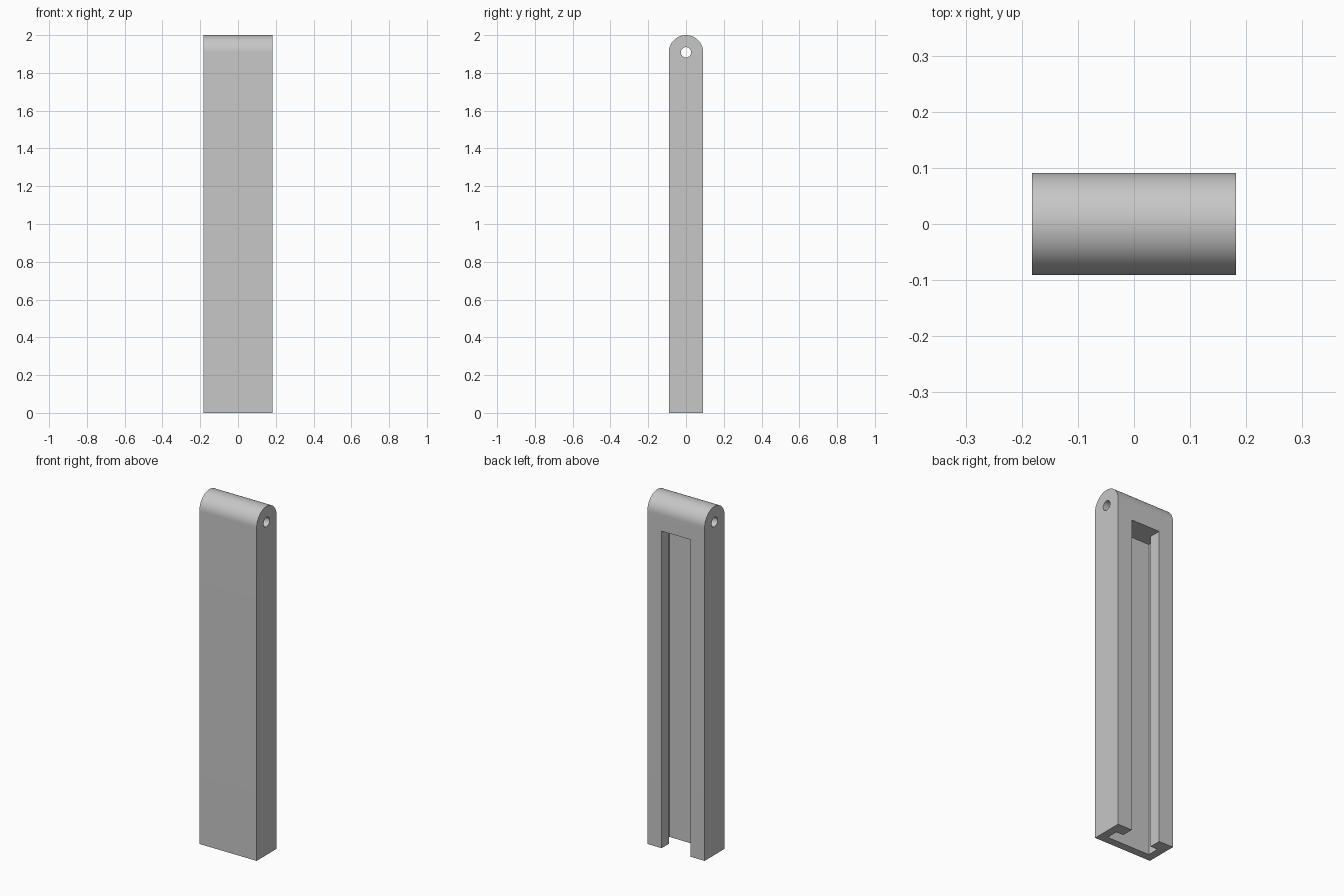
import bpy, bmesh, math
from mathutils import Vector

cube = bpy.data.objects.get("Cube")
if cube:
    bpy.data.objects.remove(cube, do_unlink=True)

U = 1 / 22            # module: the body is 8 x 4 x 44 modules
HALF_W, HALF_D, TOP = 4 * U, 2 * U, 44 * U
PIVOT_Z = TOP - HALF_D

grey = bpy.data.materials.new("light grey")
grey.use_nodes = True
colour = (0.57, 0.57, 0.57, 1)
grey.diffuse_color = colour
grey.node_tree.nodes["Principled BSDF"].inputs["Base Color"].default_value = colour


def prism(name, points, direction):
    """Extrude a closed outline along a direction."""
    bm = bmesh.new()
    face = bm.faces.new([bm.verts.new(p) for p in points])
    new = bmesh.ops.extrude_face_region(bm, geom=[face])["geom"]
    moved = [v for v in new if isinstance(v, bmesh.types.BMVert)]
    bmesh.ops.translate(bm, verts=moved, vec=Vector(direction))
    bmesh.ops.recalc_face_normals(bm, faces=bm.faces)
    mesh = bpy.data.meshes.new(name)
    bm.to_mesh(mesh)
    bm.free()
    mesh.materials.append(grey)
    obj = bpy.data.objects.new(name, mesh)
    bpy.context.collection.objects.link(obj)
    return obj


def arc(radius, x, sweep, steps):
    """Points around the pivot axis, starting at +y."""
    return [(x, radius * math.cos(sweep * i / steps),
             PIVOT_Z + radius * math.sin(sweep * i / steps)) for i in range(steps + 1)]


# Body: flat bar with a rounded top
outline = [(-HALF_W, HALF_D, 0)] + arc(HALF_D, -HALF_W, math.pi, 48) + [(-HALF_W, -HALF_D, 0)]
body = prism("slotted_body", outline, (2 * HALF_W, 0, 0))

# Pivot hole cutter, through the full width
hole = prism("pivot_hole_cutter", arc(0.6 * U, -0.3, math.tau, 48)[:-1], (0.6, 0, 0))

# T-shaped channel cutter: narrow mouth at the back, wider cavity inside
mouth, cavity, lip_y, floor_y = 2 * U, 3 * U, 0.5 * U, -U
half = [(mouth, HALF_D + 0.1), (mouth, lip_y), (cavity, lip_y), (cavity, floor_y)]
tee = half + [(-x, y) for x, y in reversed(half)]
channel = prism("channel_cutter", [(x, y, -0.1) for x, y in tee], (0, 0, 40 * U + 0.1))

# Cut, then bake the result into the body
for cutter in (hole, channel):
    cutter.hide_render = True
    mod = body.modifiers.new(cutter.name, 'BOOLEAN')
    mod.operation = 'DIFFERENCE'
    mod.solver = 'EXACT'
    mod.object = cutter
bpy.ops.object.select_all(action='DESELECT')
body.select_set(True)
bpy.context.view_layer.objects.active = body
for mod in list(body.modifiers):
    bpy.ops.object.modifier_apply(modifier=mod.name)
for cutter in (hole, channel):
    bpy.data.objects.remove(cutter, do_unlink=True)

bpy.ops.object.shade_smooth_by_angle(angle=math.radians(30))
